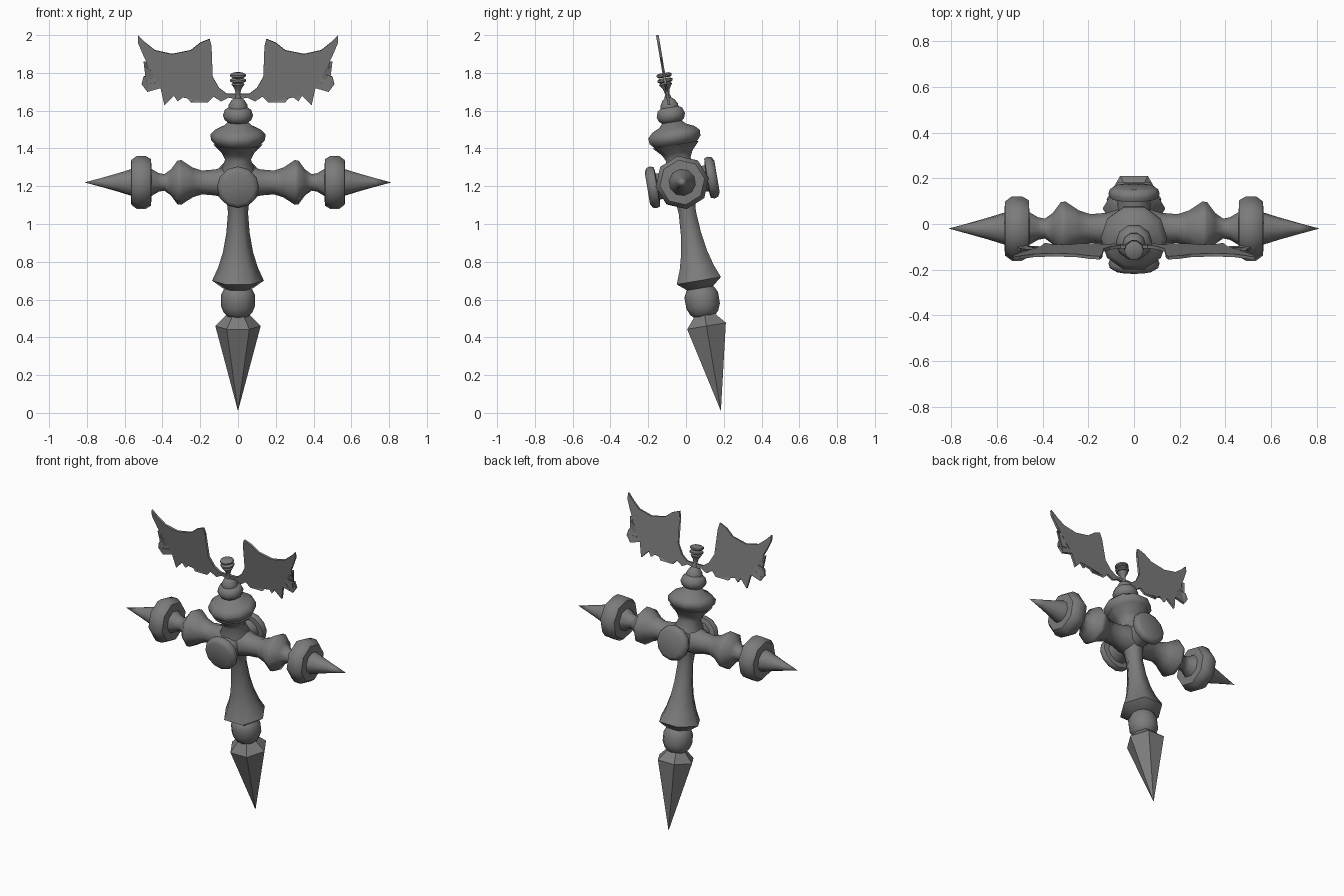
import bpy
import bmesh
from math import radians, cos, sin, tau
from mathutils import Matrix, Vector

default_cube = bpy.data.objects.get("Cube")
if default_cube:
    bpy.data.objects.remove(default_cube)

# One dark metal for everything
metal = bpy.data.materials.new("dark_grey_metal")
metal.use_nodes = True
colour = (0.2, 0.2, 0.2, 1)
metal.diffuse_color = colour
metal.node_tree.nodes["Principled BSDF"].inputs["Base Color"].default_value = colour

# The whole cross leans back around its centre
LEAN = radians(9.6)
CENTRE = Vector((0, -0.02, 1.22))
FRAME = Matrix.Translation(CENTRE) @ Matrix.Rotation(LEAN, 4, 'X')


def along(height):
    """Turn a height above the ground into a distance along the leaning axis."""
    return (height - CENTRE.z) / cos(LEAN)


def finish(name, bm, smooth_angle):
    bmesh.ops.remove_doubles(bm, verts=bm.verts, dist=0.0005)
    bmesh.ops.recalc_face_normals(bm, faces=bm.faces)
    bm.transform(FRAME)
    mesh = bpy.data.meshes.new(name)
    bm.to_mesh(mesh)
    bm.free()
    mesh.materials.append(metal)
    obj = bpy.data.objects.new(name, mesh)
    bpy.context.collection.objects.link(obj)
    if smooth_angle:
        bpy.ops.object.select_all(action='DESELECT')
        obj.select_set(True)
        bpy.context.view_layer.objects.active = obj
        bpy.ops.object.shade_smooth_by_angle(angle=radians(smooth_angle))
    return obj


def lathe(name, profile, sides, turn=Matrix(), smooth_angle=50):
    """Spin (radius, distance) points around the local z axis, then turn it."""
    bm = bmesh.new()
    rings = []
    for radius, dist in profile:
        radius = max(radius, 0.0001)
        angles = [tau * i / sides for i in range(sides)]
        rings.append([bm.verts.new((radius * cos(a), radius * sin(a), dist))
                      for a in angles])
    for low, high in zip(rings, rings[1:]):
        for i in range(sides):
            j = (i + 1) % sides
            bm.faces.new((low[i], low[j], high[j], high[i]))
    bm.faces.new(rings[0])
    bm.faces.new(rings[-1])
    bm.transform(turn)
    return finish(name, bm, smooth_angle)


def upright(name, profile, sides, smooth_angle=50):
    """Lathe on the main axis, with heights measured from the ground."""
    return lathe(name, [(r, along(h)) for r, h in profile], sides,
                 smooth_angle=smooth_angle)


# Lower limb: spear point, ball and flared shaft
upright("spear_point", [(0, .01), (.12, .46), (.06, .52)], 6, 0)
upright("lower_ball", [(.05, .505), (.075, .53), (.09, .565), (.09, .625),
                       (.075, .655), (.05, .675)], 12)
upright("flared_shaft", [(.08, .66), (.137, .7), (.105, .77), (.08, .85),
                         (.062, .95), (.053, 1.06), (.06, 1.13), (.09, 1.22)],
        6, 65)

# Upper limb: neck, collars, dome and finial
upright("neck", [(.09, 1.22), (.09, 1.29), (.068, 1.34), (.085, 1.375),
                 (.13, 1.42)], 10)
upright("large_collar", [(.115, 1.415), (.143, 1.445), (.146, 1.475),
                         (.12, 1.5), (.075, 1.52), (.055, 1.54)], 10)
upright("small_collar", [(.05, 1.535), (.07, 1.55), (.08, 1.575),
                         (.07, 1.605), (.045, 1.62)], 10)
upright("dome", [(.05, 1.6), (.05, 1.63), (.035, 1.655), (.015, 1.67),
                 (0, 1.672)], 10)
upright("finial_stem", [(.02, 1.66), (.012, 1.69), (.018, 1.715),
                        (.035, 1.74), (.02, 1.755)], 8)
for part, height in (("finial_lower_disc", 1.76), ("finial_upper_disc", 1.787)):
    upright(part, [(.03, height - .012), (.042, height - .005),
                   (.042, height + .005), (.03, height + .012)], 10)

# Side arms, one per side, each with collar, ring and spike
for side, sign in (("left", 1), ("right", -1)):
    turn = Matrix.Rotation(sign * radians(90), 4, 'Y')
    lathe(side + "_arm", [(.09, 0), (.085, .07), (.07, .12), (.064, .19),
                          (.08, .24), (.12, .3), (.118, .32), (.07, .355),
                          (.044, .39), (.05, .42), (.08, .47)], 8, turn)
    lathe(side + "_arm_ring", [(.07, .458), (.125, .46), (.143, .49),
                               (.143, .535), (.12, .565), (.06, .568)], 8, turn)
    lathe(side + "_arm_spike", [(.075, .55), (.07, .57), (.048, .64),
                                (.025, .72), (0, .812)], 10, turn)

# Round bosses on front and back, on short stubs
for side, sign in (("front", 1), ("back", -1)):
    turn = Matrix.Rotation(sign * radians(90), 4, 'X')
    lathe(side + "_stub", [(.085, 0), (.07, .08), (.075, .15)], 10, turn)
    lathe(side + "_boss", [(.08, .132), (.105, .136), (.112, .155),
                           (.106, .175), (.085, .187)], 12, turn)

# Feathered wings: an outline in x and height, mirrored
WING = [(0, 1.69), (.06, 1.69), (.1, 1.72), (.14, 1.79), (.16, 1.86),
        (.14, 1.94), (.15, 1.98), (.2, 1.96), (.25, 1.92), (.35, 1.9),
        (.44, 1.92), (.49, 1.96), (.53, 2), (.53, 1.96), (.5, 1.89),
        (.47, 1.86), (.5, 1.86), (.49, 1.83), (.44, 1.8), (.5, 1.78),
        (.51, 1.74), (.43, 1.75), (.48, 1.7), (.41, 1.72), (.39, 1.63),
        (.34, 1.68), (.32, 1.65), (.28, 1.68), (.25, 1.645), (.21, 1.67),
        (.16, 1.645), (.13, 1.675), (.09, 1.65), (.05, 1.67), (0, 1.66)]
for side, sign in (("left", 1), ("right", -1)):
    bm = bmesh.new()
    outline = [bm.verts.new((sign * x, 0, along(h))) for x, h in WING]
    face = bm.faces.new(outline)
    bmesh.ops.triangulate(bm, faces=[face])
    wing = finish(side + "_wing", bm, 0)
    thickness = wing.modifiers.new("thickness", 'SOLIDIFY')
    thickness.thickness = 0.014
    thickness.offset = 0
